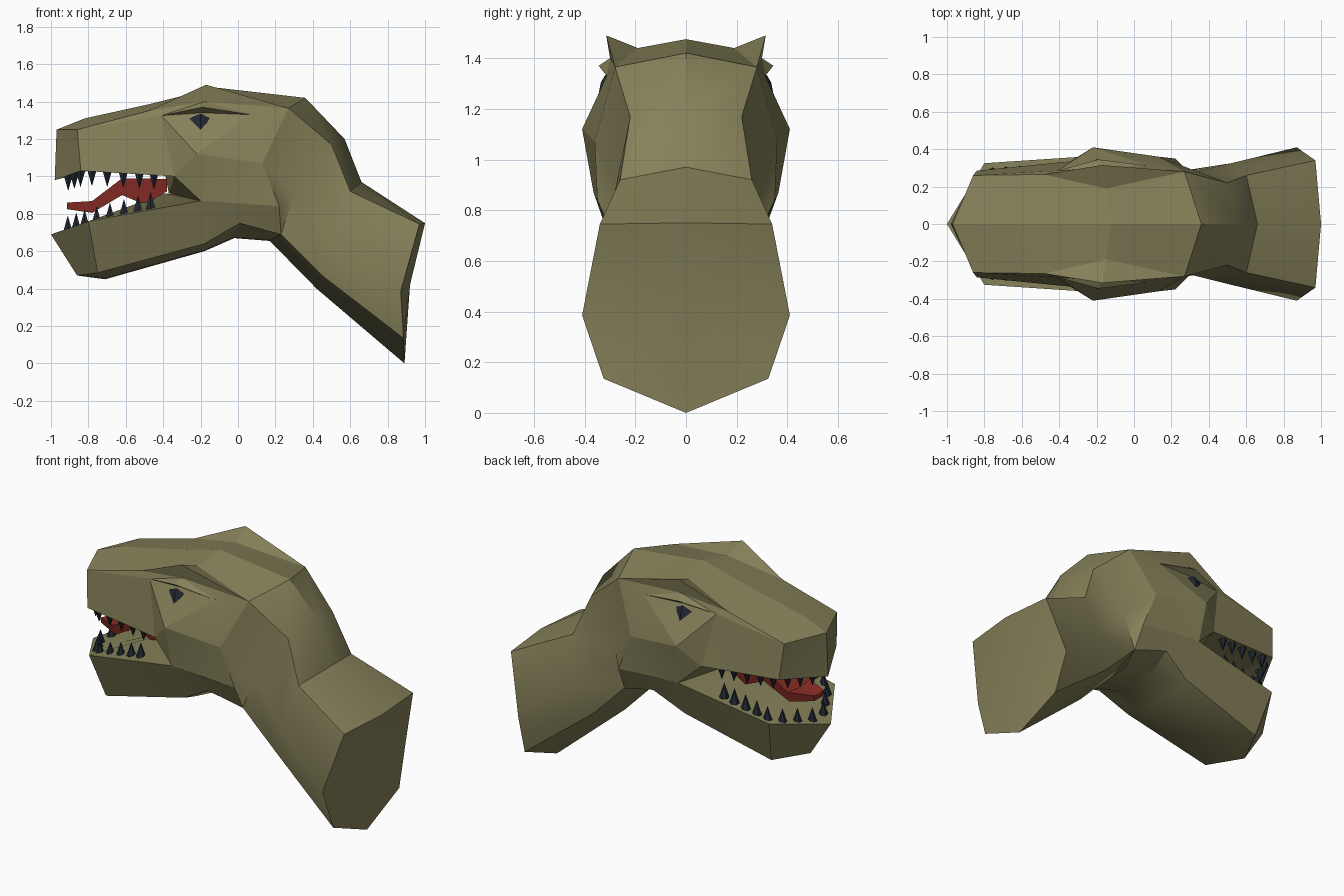
import bpy, bmesh, math
from mathutils import Matrix, Vector

if "Cube" in bpy.data.objects:
    bpy.data.objects.remove(bpy.data.objects["Cube"])


def material(name, rgb):
    m = bpy.data.materials.new(name)
    m.diffuse_color = (*rgb, 1)
    m.use_nodes = True
    m.node_tree.nodes["Principled BSDF"].inputs["Base Color"].default_value = m.diffuse_color
    return m


SKIN = material("olive skin", (0.235, 0.217, 0.1))
DARK = material("dark slate", (0.015, 0.022, 0.032))
RED = material("tongue red", (0.27, 0.028, 0.02))


def finish(bm, name, mat, angle=25):
    bmesh.ops.recalc_face_normals(bm, faces=bm.faces)
    me = bpy.data.meshes.new(name)
    bm.to_mesh(me)
    bm.free()
    me.materials.append(mat)
    me.shade_smooth()
    me.set_sharp_from_angle(angle=math.radians(angle))
    ob = bpy.data.objects.new(name, me)
    bpy.context.collection.objects.link(ob)
    return ob


def loft(name, rows, mat, cap_first=False, cap_last=False, angle=25, split=False):
    """Skin half sections (top centre to bottom centre), mirrored in y."""
    bm = bmesh.new()
    rings = []
    for row in rows:
        full = list(row) + [(x, -y, z) for x, y, z in row[-2:0:-1]]
        rings.append([bm.verts.new(p) for p in full])
    n = len(rings[0])
    for a, b in zip(rings, rings[1:]):
        for i in range(n):
            j = (i + 1) % n
            bm.faces.new((a[i], a[j], b[j], b[i]))
    caps = []
    if cap_first:
        caps.append(bm.faces.new(rings[0]))
    if cap_last:
        caps.append(bm.faces.new(rings[-1]))
    if caps:
        bmesh.ops.poke(bm, faces=caps)
    bmesh.ops.remove_doubles(bm, verts=bm.verts, dist=0.0005)
    if split:
        bmesh.ops.triangulate(bm, faces=bm.faces, quad_method='SHORT_EDGE')
    return finish(bm, name, mat, angle)


# Skull: snout, brow ridges, eye sockets and cheeks
nose, nose_lip = (-0.97, 0, 1.25), (-0.98, 0, 0.98)
snout_edge, snout_lip = (-0.86, 0.26, 1.25), (-0.84, 0.285, 1.03)
brow_front, brow_back = (-0.48, 0.265, 1.35), (0.27, 0.28, 1.365)
eye_front, eye_back = (-0.41, 0.285, 1.325), (0.07, 0.313, 1.33)
mouth_side = (-0.34, 0.335, 1.0)
crown = (0.36, 0, 1.42)
nape = [(0.13, 0.36, 1.07), (0.22, 0.35, 0.84), (0.20, 0, 0.82)]
loft("skull", [
    [nose] * 7 + [nose_lip] * 3,
    [(-0.82, 0, 1.31)] + [snout_edge] * 6 + [snout_lip] * 2 + [(-0.80, 0, 1.03)],
    [(-0.48, 0, 1.385)] + [brow_front] * 3 + [eye_front] * 3
    + [mouth_side] * 2 + [(-0.39, 0, 1.01)],
    [(-0.12, 0, 1.475), (-0.15, 0.19, 1.44), (-0.17, 0.315, 1.49),
     (-0.18, 0.30, 1.40), (-0.19, 0.345, 1.37), (-0.19, 0.30, 1.34),
     (-0.20, 0.325, 1.285), (-0.22, 0.41, 1.12), (-0.20, 0.365, 0.87),
     (-0.37, 0, 0.91)],
    [crown] + [brow_back] * 3 + [eye_back] * 3 + nape,
    [crown] + [brow_back] * 6 + nape,
], SKIN, angle=14, split=True)

# Lower jaw, slightly keeled underneath
loft("lower_jaw", [
    [(-1, 0, 0.69)] * 2 + [(-0.86, 0, 0.47)] * 3,
    [(-0.80, 0, 0.72), (-0.80, 0.325, 0.76), (-0.75, 0.23, 0.485),
     (-0.71, 0.13, 0.455), (-0.71, 0, 0.45)],
    [(-0.39, 0, 0.91), (-0.20, 0.365, 0.87), (-0.18, 0.27, 0.64),
     (-0.18, 0.15, 0.605), (-0.18, 0, 0.60)],
    [(0.02, 0, 0.82), (0.02, 0.36, 0.855), (0.01, 0.31, 0.75),
     (-0.02, 0.13, 0.675), (-0.02, 0, 0.67)],
    [(0.20, 0, 0.82), (0.22, 0.35, 0.84), (0.23, 0.28, 0.69),
     (0.17, 0.12, 0.66), (0.17, 0, 0.655)],
], SKIN, angle=30)

# Neck with its faceted cut end
loft("neck", [
    [(1, 0, 0.75), (0.97, 0.34, 0.745), (0.87, 0.41, 0.385),
     (0.885, 0.325, 0.135), (0.89, 0, 0)],
    [(0.66, 0, 0.97), (0.60, 0.26, 0.92), (0.52, 0.325, 0.66),
     (0.45, 0.27, 0.47), (0.42, 0, 0.40)],
    [(0.57, 0, 1.20), (0.50, 0.22, 1.17), (0.30, 0.27, 0.90),
     (0.23, 0.28, 0.69), (0.17, 0, 0.655)],
    [crown, brow_back] + nape,
], SKIN, cap_first=True, angle=38)

# Tongue: x, half width, top, bottom
loft("tongue", [
    [(x, 0, t - 0.012), (x, w, t), (x, w * 0.85, b), (x, 0, b)]
    for x, w, t, b in ((-0.915, 0.05, 0.86, 0.825), (-0.78, 0.11, 0.868, 0.805),
                       (-0.62, 0.14, 0.99, 0.90), (-0.50, 0.15, 0.99, 0.85),
                       (-0.38, 0.15, 0.985, 0.92))
], RED, cap_first=True, cap_last=True)

# Eyes: faceted diamonds in the sockets
for side, label in ((-1, "left"), (1, "right")):
    bm = bmesh.new()
    for x, y, z in ((-0.26, 0.312, 1.31), (-0.2, 0.318, 1.335), (-0.145, 0.312, 1.31),
                    (-0.2, 0.347, 1.25), (-0.2, 0.336, 1.305), (-0.2, 0.28, 1.30)):
        bm.verts.new((x, y * side, z))
    bmesh.ops.convex_hull(bm, input=bm.verts)
    finish(bm, label + "_eye", DARK)


# Teeth: cones along the front and side of each lip
def teeth(name, front, corner, back, up, depth):
    front, corner, back = Vector(front), Vector(corner), Vector(back)
    spots = [front.lerp(corner, t) for t in (0.2, 0.5, 0.8)]
    spots += [corner.lerp(back, t) for t in (0.1, 0.31, 0.53, 0.75, 0.95)]
    bm = bmesh.new()
    for p in spots:
        for side in (-1, 1):
            at = Vector((p.x, p.y * side, p.z + up * (depth / 2 - 0.012)))
            r = 0.03
            bmesh.ops.create_cone(bm, cap_ends=True, segments=6, depth=depth,
                                  radius1=r if up > 0 else 0.001,
                                  radius2=0.001 if up > 0 else r,
                                  matrix=Matrix.Translation(at))
    return finish(bm, name, DARK)


teeth("upper_teeth", (-0.93, 0, 0.995), (-0.82, 0.25, 1.028), (-0.43, 0.29, 1.008), -1, 0.088)
teeth("lower_teeth", (-0.94, 0, 0.70), (-0.79, 0.275, 0.752), (-0.45, 0.29, 0.84), 1, 0.09)
